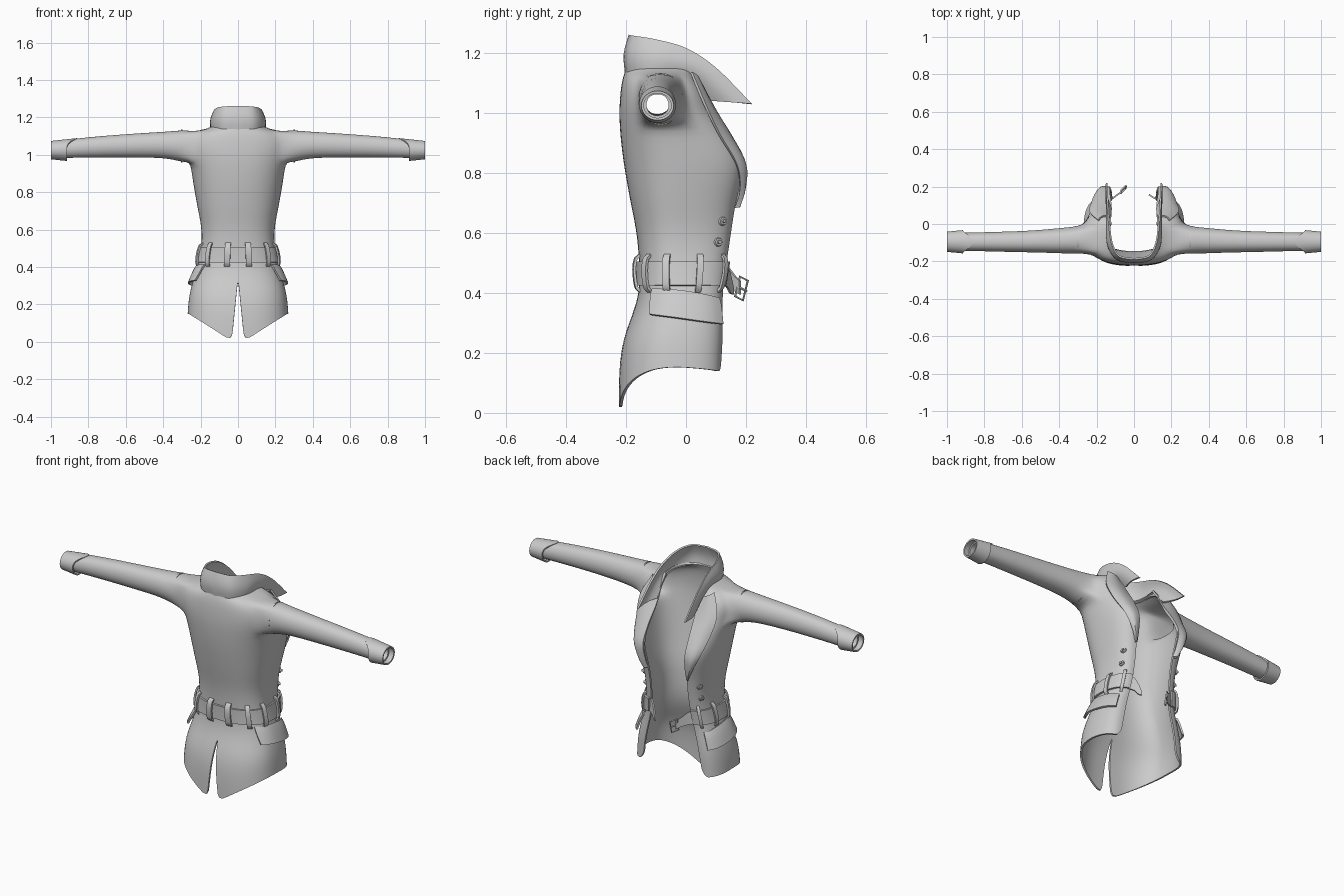
import bpy, bmesh, math
from mathutils import Vector, Matrix

if "Cube" in bpy.data.objects:
    bpy.data.objects.remove(bpy.data.objects["Cube"])

# Body sections: z, back y, half width, widest y, front edge x, front edge y
KEYS = [(0, -.219, .27, -.03, .18, .11), (.15, -.217, .265, -.03, .175, .112),
        (.25, -.203, .255, -.03, .165, .117), (.34, -.168, .232, -.02, .15, .117),
        (.42, -.15, .208, -.02, .13, .118), (.50, -.152, .193, -.02, .12, .13),
        (.60, -.16, .19, -.02, .115, .145), (.70, -.18, .208, -.02, .12, .16),
        (.83, -.203, .232, -.02, .13, .187), (.92, -.214, .245, -.04, .13, .145),
        (1.0, -.218, .262, -.06, .125, .09), (1.06, -.215, .27, -.06, .122, .065),
        (1.10, -.21, .25, -.06, .122, .04), (1.12, -.205, .22, -.06, .122, .02),
        (1.135, -.2, .165, -.06, .122, .01), (1.15, -.195, .132, -.07, .12, 0)]
P = .85


def section(z):
    z = min(max(z, 0), 1.15)
    i = max(k for k in range(len(KEYS) - 1) if KEYS[k][0] <= z)
    a, b = KEYS[i], KEYS[i + 1]
    p, q = KEYS[max(i - 1, 0)], KEYS[min(i + 2, len(KEYS) - 1)]
    h = b[0] - a[0]
    t = (z - a[0]) / h
    out = []
    for c in range(1, 6):
        m0 = (b[c] - p[c]) / (b[0] - p[0]) * h
        m1 = (q[c] - a[c]) / (q[0] - a[0]) * h
        out.append((2*t**3 - 3*t*t + 1) * a[c] + (t**3 - 2*t*t + t) * m0
                   + (3*t*t - 2*t**3) * b[c] + (t**3 - t*t) * m1)
    return out


def surf(u, z):
    """Half body: u = 0 centre back, .5 side, 1 front edge."""
    yb, hw, ys, xf, yf = section(z)
    if u <= .5:
        a = u * math.pi
        x, y = hw * math.sin(a)**P, ys + (yb - ys) * max(math.cos(a), 0)**P
    else:
        a = (u - .5) * math.pi
        x, y = xf + (hw - xf) * max(math.cos(a), 0)**P, ys + (yf - ys) * math.sin(a)**P
    slit = max(0, .034 * (.34 - z) / .34)
    return Vector((slit + x * (1 - slit / hw), y, z))


def normal(u, z):
    t = surf(min(u + .01, 1), z) - surf(max(u - .01, 0), z)
    return Vector((t.y, -t.x, 0)).normalized()


def out(u, z, d):
    return surf(u, z) + normal(u, z) * d


def u_at(y, z):
    lo, hi = 0, 1
    for _ in range(25):
        m = (lo + hi) / 2
        lo, hi = (m, hi) if surf(m, z).y < y else (lo, m)
    return lo


def spline(pts, s):
    """Smooth curve through points, s in 0..1."""
    pts = [Vector(p) for p in pts]
    f = s * (len(pts) - 1)
    i = min(int(f), len(pts) - 2)
    t = f - i
    a, b = pts[i], pts[i + 1]
    p = pts[i - 1] if i else a * 2 - b
    q = pts[i + 2] if i + 2 < len(pts) else b * 2 - a
    return .5 * (2*a + (b - p)*t + (2*p - 5*a + 4*b - q)*t*t + (3*a - p - 3*b + q)*t**3)


def finish(bm, name, thick=0, mirror=True, sub=0):
    bmesh.ops.delete(bm, geom=[v for v in bm.verts if not v.link_faces], context='VERTS')
    bmesh.ops.recalc_face_normals(bm, faces=bm.faces)
    me = bpy.data.meshes.new(name)
    bm.to_mesh(me)
    bm.free()
    ob = bpy.data.objects.new(name, me)
    bpy.context.collection.objects.link(ob)
    if mirror:
        ob.modifiers.new("mirror", 'MIRROR').merge_threshold = .0005
    if sub:
        ob.modifiers.new("subdivide", 'SUBSURF').levels = sub
    if thick:
        m = ob.modifiers.new("thickness", 'SOLIDIFY')
        m.thickness, m.offset = thick, 0
    return ob


def patch(name, fn, ns, nt, thick, mirror=True, wrap=False, sub=0):
    bm = bmesh.new()
    g = [[bm.verts.new(fn(i / ns, j / nt)) for j in range(nt + 1)]
         for i in range(ns if wrap else ns + 1)]
    for i in range(ns):
        a, b = g[i], g[(i + 1) % len(g)]
        for j in range(nt):
            bm.faces.new((a[j], b[j], b[j + 1], a[j + 1]))
    return finish(bm, name, thick, mirror, sub)


# Coat body and sleeves as one continuous shell
ROWS = [1.15, 1.135, 1.12, 1.1, 1.07, 1.035, 1.0, .965, .92, .87, .82, .76, .7, .64,
        .58, .52, .46, .40, .34]
COLS = 16


def hem(u):
    if u <= .5:
        return .003 + .15 * math.sin(u * math.pi)**P
    return .153 - .035 * (u - .5) + (.035 if u > .97 else 0)


bm = bmesh.new()
grid = []
for z in ROWS:
    grid.append([bm.verts.new(surf(j / COLS, z)) for j in range(COLS + 1)])
for k in range(1, 6):
    grid.append([bm.verts.new(surf(j / COLS, .34 + (hem(j / COLS) - .34) * k / 5))
                 for j in range(COLS + 1)])
r0, r1, c0, c1 = 2, 7, 5, 10      # armhole block
for i in range(len(grid) - 1):
    for j in range(COLS):
        if not (r0 <= i < r1 and c0 <= j < c1):
            bm.faces.new((grid[i][j], grid[i][j + 1], grid[i + 1][j + 1], grid[i + 1][j]))
loop = ([grid[r0][j] for j in range(c0, c1)] + [grid[i][c1] for i in range(r0, r1)]
        + [grid[r1][j] for j in range(c1, c0, -1)] + [grid[i][c0] for i in range(r1, r0, -1)])
angles = [math.atan2((v.co.z - 1.047) / .083, (v.co.y + .083) / .075) for v in loop]
for x, cy, ry, cz, rz in [(.30, -.085, .07, 1.047, .083), (.35, -.088, .067, 1.051, .073),
                          (.42, -.09, .062, 1.053, .066), (.55, -.094, .054, 1.05, .061),
                          (.7, -.095, .05, 1.045, .055), (.87, -.095, .045, 1.036, .048),
                          (.97, -.095, .043, 1.027, .042)]:
    ring = [bm.verts.new((x, cy + ry * math.cos(a), cz + rz * math.sin(a))) for a in angles]
    for k in range(len(ring)):
        n = (k + 1) % len(ring)
        bm.faces.new((loop[k], loop[n], ring[n], ring[k]))
    loop = ring
finish(bm, "coat_body", .01, sub=1)

# Turned-back sleeve cuffs with a pointed upper edge


def cuff(s, t):
    a = s * 2 * math.pi
    x0 = .915 - .055 * max(0, math.sin(a))**3
    r = 1 - t
    return Vector((x0 + (1 - x0) * t, -.095 + (.05 + .008 * r) * math.cos(a),
                   1.025 + .003 * r + (.045 + .012 * r) * math.sin(a)))


patch("cuff", cuff, 32, 4, .008, wrap=True)

# Shoulder seam
patch("shoulder_seam", lambda s, t: Vector((
    .298 + .006 * t, -.085 + .072 * math.cos(s * 2 * math.pi),
    1.047 + .085 * math.sin(s * 2 * math.pi))), 32, 1, .004, wrap=True)

# Standing collar with long front wings
LOW = [(0, -.2, 1.135), (.085, -.185, 1.135), (.133, -.12, 1.135), (.135, -.03, 1.13),
       (.126, .03, 1.1), (.122, .085, 1.043)]
TOP = [(0, -.187, 1.26), (.08, -.17, 1.256), (.118, -.1, 1.244), (.132, 0, 1.215),
       (.14, .1, 1.15), (.146, .22, 1.03)]


def collar(s, t):
    p = spline(LOW, s).lerp(spline(TOP, s), t)
    c = Vector((p.x, p.y + .05 if p.y < -.05 else 0, 0))
    return p + (c.normalized() * .012 * math.sin(t * math.pi) if s else Vector((0, -.008 * math.sin(t * math.pi), 0)))


patch("collar", collar, 28, 6, .009)

# Lapels folded back over the chest
INNER = [(.123, .035, 1.1), (.12, .09, 1.01), (.127, .15, .92), (.13, .193, .83),
         (.125, .183, .75), (.12, .163, .69)]
OUTER = [(.19, .018, 1.135), (.236, .062, 1.03), (.226, .11, .93), (.2, .168, .83),
         (.162, .18, .75), (.125, .165, .685)]
patch("lapel", lambda s, t: spline(INNER, s).lerp(spline(OUTER, s), t)
      + Vector((.01, .014, 0)) * math.sin(t * math.pi), 20, 5, .009)

# Belt and its loops
patch("belt", lambda s, t: out(s * .98, .425 + .08 * t, .012), 32, 2, .01)
for u in (.07, .25, .42, .62, .85):
    patch("belt_loop", lambda s, t: out(u + (s - .5) * .045, .405 + .122 * t,
          .004 + .022 * math.sin(t * math.pi)**.4 if 0 < t < 1 else .004), 2, 10, .009)


def strap(name, path, widths):
    patch(name, lambda s, t: spline(path, s) + Vector((0, 0, (t - .5) * spline(
        [(w, 0, 0) for w in widths], s).x)), 12, 2, .008, mirror=False)


# Loose belt ends: tongue on one side, buckle on the other
strap("belt_tongue", [(.15, .117, .465), (.115, .135, .458), (.095, .147, .43), (.08, .157, .405)],
      [.078, .075, .06, .02])
strap("belt_buckle_strap", [(-.15, .117, .465), (-.115, .137, .455), (-.08, .163, .432),
                            (-.062, .18, .418)], [.078, .07, .05, .045])


def wire(name, pts, cyclic):
    cu = bpy.data.curves.new(name, 'CURVE')
    cu.dimensions, cu.bevel_depth, cu.bevel_resolution = '3D', .004, 2
    sp = cu.splines.new('POLY')
    sp.points.add(len(pts) - 1)
    for q, p in zip(sp.points, pts):
        q.co = (*p, 1)
    sp.use_cyclic_u = cyclic
    bpy.context.collection.objects.link(bpy.data.objects.new(name, cu))


A, D, V = Vector((-.07, .172, .422)), Vector((.026, .026, -.014)), Vector((0, .008, .033))
wire("buckle_frame", [A - V, A + D - V, A + D + V, A + V], True)
wire("buckle_prong", [A, A + D * 1.15], False)

# Pocket flaps over the hips


def flap(s, t):
    y = -.105 + .208 * s
    top, low = .412 - .03 * s * s, .328 - .032 * s
    z = low + (top - low) * t
    return out(u_at(y, z), z, .008 + .016 * (1 - t)**.6)


patch("pocket_flap", flap, 14, 5, .01)

# Front buttons
for y, z in ((.12, .64), (.105, .57)):
    u = u_at(y, z)
    n = normal(u, z)
    rot = n.to_track_quat('Z', 'Y').to_matrix().to_4x4()
    bm = bmesh.new()
    for r, d, h in ((.016, .007, .008), (.007, .012, .012)):
        bmesh.ops.create_cone(bm, cap_ends=True, segments=16, radius1=r, radius2=r * .8, depth=h,
                              matrix=Matrix.Translation(out(u, z, d)) @ rot)
    finish(bm, "button")

# Bake modifiers and shade smooth with sharp rims
bpy.ops.object.select_all(action='SELECT')
bpy.context.view_layer.objects.active = bpy.context.selected_objects[0]
bpy.ops.object.convert(target='MESH')
bpy.ops.object.shade_smooth_by_angle(angle=math.radians(40))
